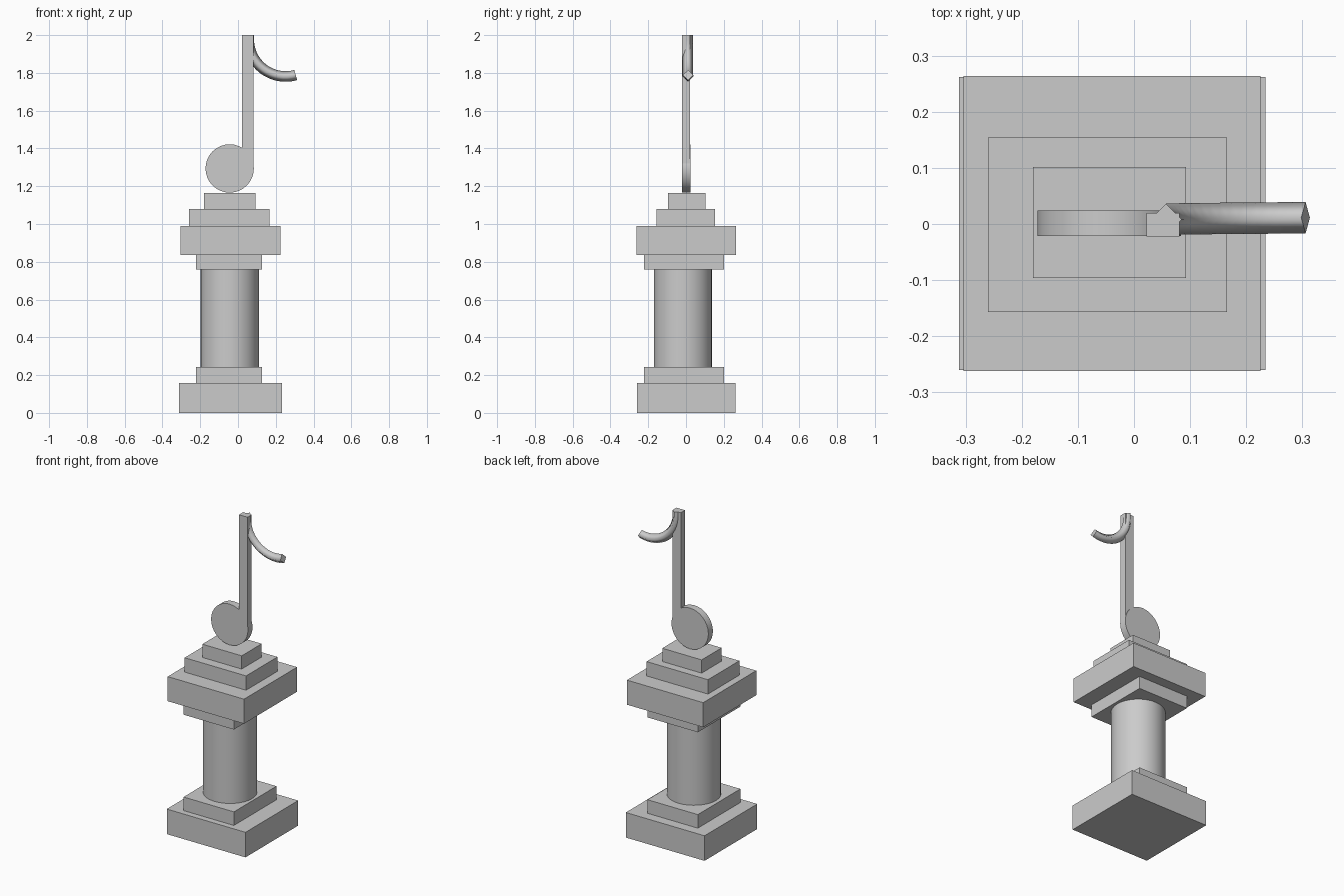
import bpy, bmesh
from math import pi, cos, sin, radians
from mathutils import Vector

if "Cube" in bpy.data.objects:
    bpy.data.objects.remove(bpy.data.objects["Cube"])


def finish(bm, name, smooth_angle=None):
    bmesh.ops.recalc_face_normals(bm, faces=bm.faces)
    me = bpy.data.meshes.new(name)
    bm.to_mesh(me)
    bm.free()
    ob = bpy.data.objects.new(name, me)
    bpy.context.collection.objects.link(ob)
    if smooth_angle:
        bpy.ops.object.select_all(action='DESELECT')
        ob.select_set(True)
        bpy.context.view_layer.objects.active = ob
        bpy.ops.object.shade_smooth_by_angle(angle=radians(smooth_angle))
    return ob


def block(name, x0, x1, y0, y1, z0, z1):
    bm = bmesh.new()
    bmesh.ops.create_cube(bm, size=1)
    bmesh.ops.scale(bm, verts=bm.verts, vec=(x1 - x0, y1 - y0, z1 - z0))
    bmesh.ops.translate(bm, verts=bm.verts,
                        vec=((x0 + x1) / 2, (y0 + y1) / 2, (z0 + z1) / 2))
    return finish(bm, name)


def tube(name, rings, smooth_angle):
    """Skin a list of equal-length rings and cap both ends."""
    bm = bmesh.new()
    loops = [[bm.verts.new(p) for p in r] for r in rings]
    n = len(loops[0])
    for a, b in zip(loops, loops[1:]):
        for i in range(n):
            j = (i + 1) % n
            bm.faces.new((a[i], a[j], b[j], b[i]))
    bm.faces.new(loops[0])
    bm.faces.new(loops[-1])
    return finish(bm, name, smooth_angle)


def circle(n):
    return [(cos(2 * pi * i / n), sin(2 * pi * i / n)) for i in range(n)]


# Stepped pedestal blocks
block("base_slab", -0.312, 0.234, -0.26, 0.262, 0.0, 0.157)
block("lower_plinth", -0.222, 0.127, -0.222, 0.20, 0.157, 0.242)
block("upper_plinth", -0.222, 0.127, -0.222, 0.20, 0.758, 0.836)
block("cap_slab", -0.304, 0.225, -0.262, 0.264, 0.836, 0.99)
block("middle_step", -0.26, 0.166, -0.157, 0.154, 0.99, 1.08)
block("top_step", -0.18, 0.093, -0.096, 0.102, 1.08, 1.163)

# Round column
tube("column", [[(-0.044 + 0.154 * c, -0.016 + 0.154 * s, z) for c, s in circle(32)]
                for z in (0.242, 0.758)], 35)

# Note head: upright disc
tube("note_head", [[(-0.044 + 0.128 * c, y, 1.294 + 0.128 * s) for c, s in circle(32)]
                   for y in (-0.021, 0.024)], 35)

# Note stem
block("note_stem", 0.022, 0.081, -0.022, 0.02, 1.29, 2.0)

# Note flag: diamond section swept along an arc
R, CX, CZ, H = 0.195, 0.252, 1.976, 0.028
steps = 16
path = [(Vector((CX - R, 0, 2.0)), Vector((1, 0, 0)))]
for i in range(steps + 1):
    a = pi + radians(106) * i / steps
    out = Vector((cos(a), 0, sin(a)))
    path.append((Vector((CX, 0, CZ)) + R * out, -out))
rings = []
for i, (p, inward) in enumerate(path):
    c = p + Vector((0, 0.008 + 0.003 * i / steps, 0))
    rings.append([c + inward * H * u + Vector((0, H * v, 0)) for u, v in circle(4)])
flag = tube("note_flag", rings, 89)
# round off the shading of the four long edges, keep the end rims sharp
for e in flag.data.edges:
    e.use_edge_sharp = False
for f in flag.data.polygons:
    f.use_smooth = len(f.vertices) == 4 and f.index < len(flag.data.polygons) - 2
